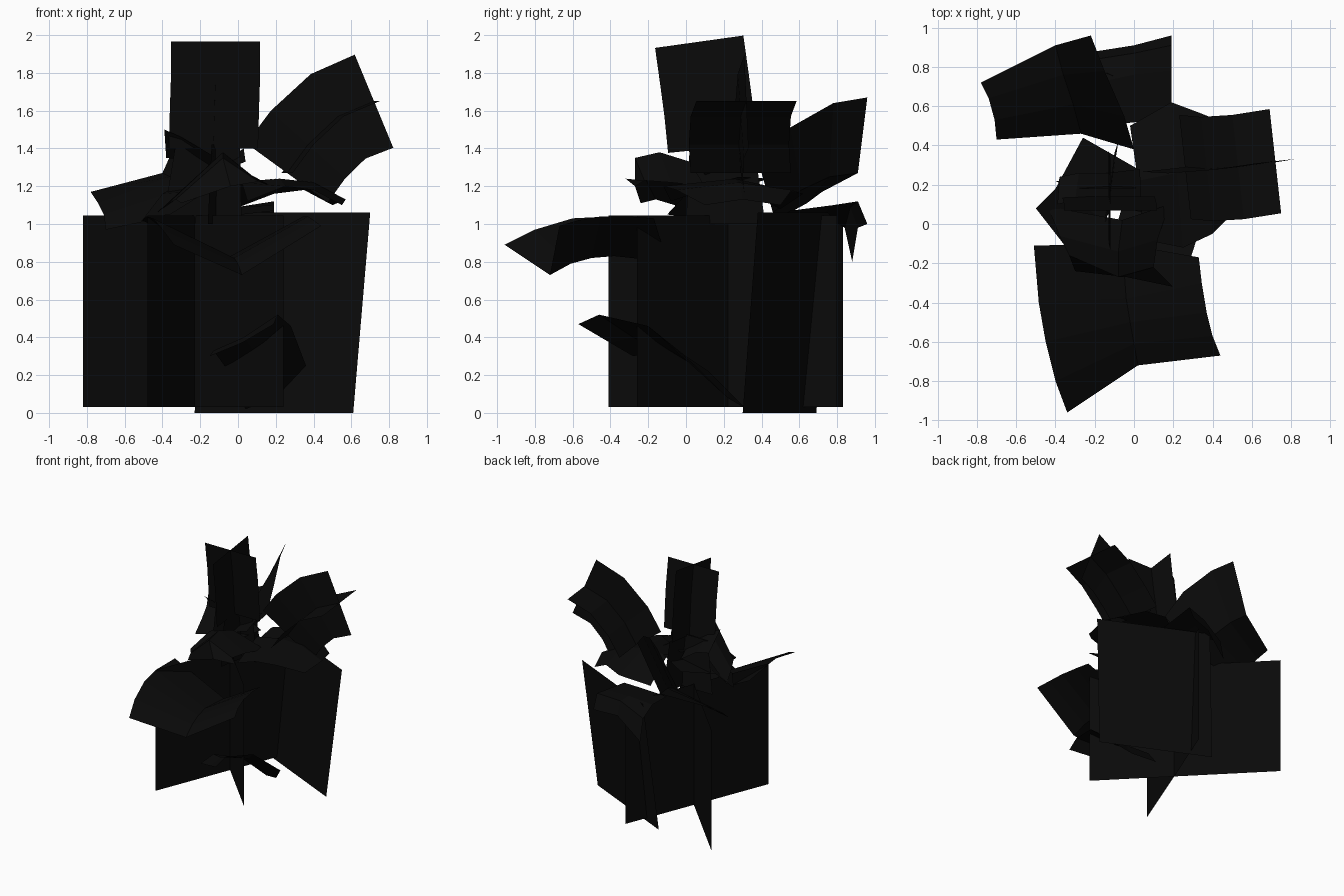
import bpy
from mathutils import Vector

black = bpy.data.materials.new("dark_foliage")
black.diffuse_color = (0.003, 0.003, 0.003, 1)


def make(name, verts, faces):
    me = bpy.data.meshes.new(name)
    me.from_pydata([tuple(v) for v in verts], [], faces)
    me.materials.append(black)
    ob = bpy.data.objects.new(name, me)
    bpy.context.collection.objects.link(ob)
    return ob


def sheet(name, *rows):
    """Thin surface through rows of equally many points."""
    n = len(rows[0])
    verts = [p for r in rows for p in r]
    faces = [(i * n + j, i * n + j + 1, (i + 1) * n + j + 1, (i + 1) * n + j)
             for i in range(len(rows) - 1) for j in range(n - 1)]
    return make(name, verts, faces)


def upright(name, a, b, z0, z1, lean=(0, 0)):
    """Straight standing card between two ground points."""
    sheet(name, [(*a, z0), (*b, z0)],
          [(p[0] + lean[0], p[1] + lean[1], z1) for p in (a, b)])


def blossom(name, side, half, *axis):
    """Two crossed cards that bend along an axis."""
    pts = [Vector(p) for p in axis]
    side = Vector(side).normalized()
    for k in range(2):
        rows = []
        for i, p in enumerate(pts):
            t = (pts[max(i - 1, 0)] - pts[min(i + 1, len(pts) - 1)]).normalized()
            w = side if k == 0 else t.cross(side).normalized()
            rows.append([p - w * half, p + w * half])
        sheet(f"{name}_card_{k + 1}", *rows)


# Standing stem cards
upright("stem_card_long", (-0.82, 0.83), (0.24, -0.26), 0.03, 1.045)
upright("stem_card_cross", (-0.48, -0.41), (0.0, 0.80), 0.03, 1.045)
upright("stem_card_leaning", (0.61, 0.30), (-0.23, 0.69), 0.0, 1.06, (0.09, 0.08))

# Flower heads
blossom("upright_blossom", (1, 0, 0), 0.236,
        (-0.12, 0.07, 1.965), (-0.12, 0.10, 1.75), (-0.125, 0.12, 1.6), (-0.13, 0.14, 1.4))
blossom("side_blossom", (0.06, -0.54, 0), 0.267,
        (0.72, 0.32, 1.65), (0.53, 0.29, 1.57), (0.37, 0.28, 1.42), (0.26, 0.29, 1.27))

# Large front leaf, folded along its middle
sheet("front_leaf",
      [(-0.34, -0.96, 0.89), (0.02, -0.72, 0.73), (0.44, -0.67, 0.99)],
      [(-0.40, -0.80, 0.97), (0.00, -0.61, 0.79), (0.40, -0.57, 1.02)],
      [(-0.45, -0.60, 1.03), (-0.02, -0.50, 0.82), (0.37, -0.45, 1.04)],
      [(-0.485, -0.40, 1.04), (-0.04, -0.38, 0.83), (0.345, -0.30, 1.04)],
      [(-0.51, -0.11, 1.02), (-0.06, -0.10, 0.80), (0.33, -0.17, 1.03)])

# Large folded leaf at the back left
sheet("back_left_leaf",
      [(-0.78, 0.72, 1.17), (-0.40, 0.91, 1.27), (-0.22, 0.96, 1.67)],
      [(-0.74, 0.64, 1.11), (-0.36, 0.76, 1.25), (-0.15, 0.78, 1.64)],
      [(-0.71, 0.53, 1.05), (-0.31, 0.61, 1.18), (-0.05, 0.55, 1.51)],
      [(-0.70, 0.43, 0.97), (-0.27, 0.46, 1.06), (0.00, 0.38, 1.34)])

# Drooping leaf at the back
sheet("back_leaf",
      [(-0.19, 0.88, 0.80), (0.00, 0.91, 0.98), (0.19, 0.96, 1.00)],
      [(-0.19, 0.84, 0.98), (0.00, 0.87, 1.09), (0.19, 0.91, 1.12)],
      [(-0.19, 0.72, 1.05), (0.00, 0.76, 1.09), (0.19, 0.78, 1.10)],
      [(-0.17, 0.50, 1.03), (0.02, 0.52, 1.05), (0.19, 0.55, 1.07)])

# Low leaf near the ground
sheet("low_leaf",
      [(0.19, -0.57, 0.47), (0.02, -0.40, 0.37), (-0.15, -0.28, 0.30)],
      [(0.21, -0.46, 0.52), (0.03, -0.28, 0.40), (-0.13, -0.14, 0.33)],
      [(0.28, -0.20, 0.46), (0.10, 0.00, 0.30), (-0.05, 0.12, 0.22)],
      [(0.36, 0.05, 0.25), (0.20, 0.22, 0.08), (0.04, 0.32, 0.02)])

# Upper front leaf under the upright blossom
sheet("upper_front_leaf",
      [(0.20, -0.32, 1.24), (-0.04, -0.27, 1.20), (-0.30, -0.24, 1.11)],
      [(0.10, -0.22, 1.23), (-0.08, -0.27, 1.35), (-0.33, -0.16, 1.13)],
      [(0.12, -0.08, 1.22), (-0.08, -0.14, 1.38), (-0.38, -0.06, 1.10)],
      [(0.18, 0.10, 1.20), (-0.06, 0.02, 1.33), (-0.44, 0.09, 1.05)])

# Broad leaves filling the middle of the plant
sheet("left_middle_leaf",
      [(-0.50, 0.08, 1.03), (-0.36, -0.10, 1.05)],
      [(-0.40, 0.18, 1.16), (-0.15, 0.02, 1.18)],
      [(-0.26, 0.44, 1.24), (0.02, 0.28, 1.25)])
sheet("right_middle_leaf",
      [(0.55, 0.10, 1.10), (0.57, 0.30, 1.13), (0.50, 0.50, 1.10)],
      [(0.40, -0.05, 1.18), (0.40, 0.28, 1.22), (0.35, 0.56, 1.18)],
      [(0.25, -0.12, 1.20), (0.22, 0.26, 1.24), (0.19, 0.62, 1.16)],
      [(0.05, -0.08, 1.12), (0.02, 0.22, 1.22), (-0.02, 0.50, 1.08)])

# Small collar leaves under the upright blossom
sheet("collar_leaf_left",
      [(-0.39, 0.10, 1.50), (-0.38, 0.24, 1.35)],
      [(-0.30, 0.12, 1.46), (-0.28, 0.26, 1.34)],
      [(-0.13, 0.12, 1.36), (-0.13, 0.26, 1.24)])
sheet("collar_leaf_right",
      [(0.04, 0.06, 1.33), (0.03, 0.28, 1.40)],
      [(-0.13, 0.10, 1.26), (-0.13, 0.26, 1.30)])

# Stem cards joining the upright blossom to the plant
sheet("upper_stem_wide", [(-0.33, 0.18, 1.42), (0.01, 0.18, 1.42)],
      [(-0.40, 0.22, 1.00), (0.02, 0.22, 1.00)])
sheet("upper_stem_deep", [(-0.14, 0.02, 1.42), (-0.10, 0.36, 1.42)],
      [(-0.16, 0.00, 1.00), (-0.08, 0.42, 1.00)])
